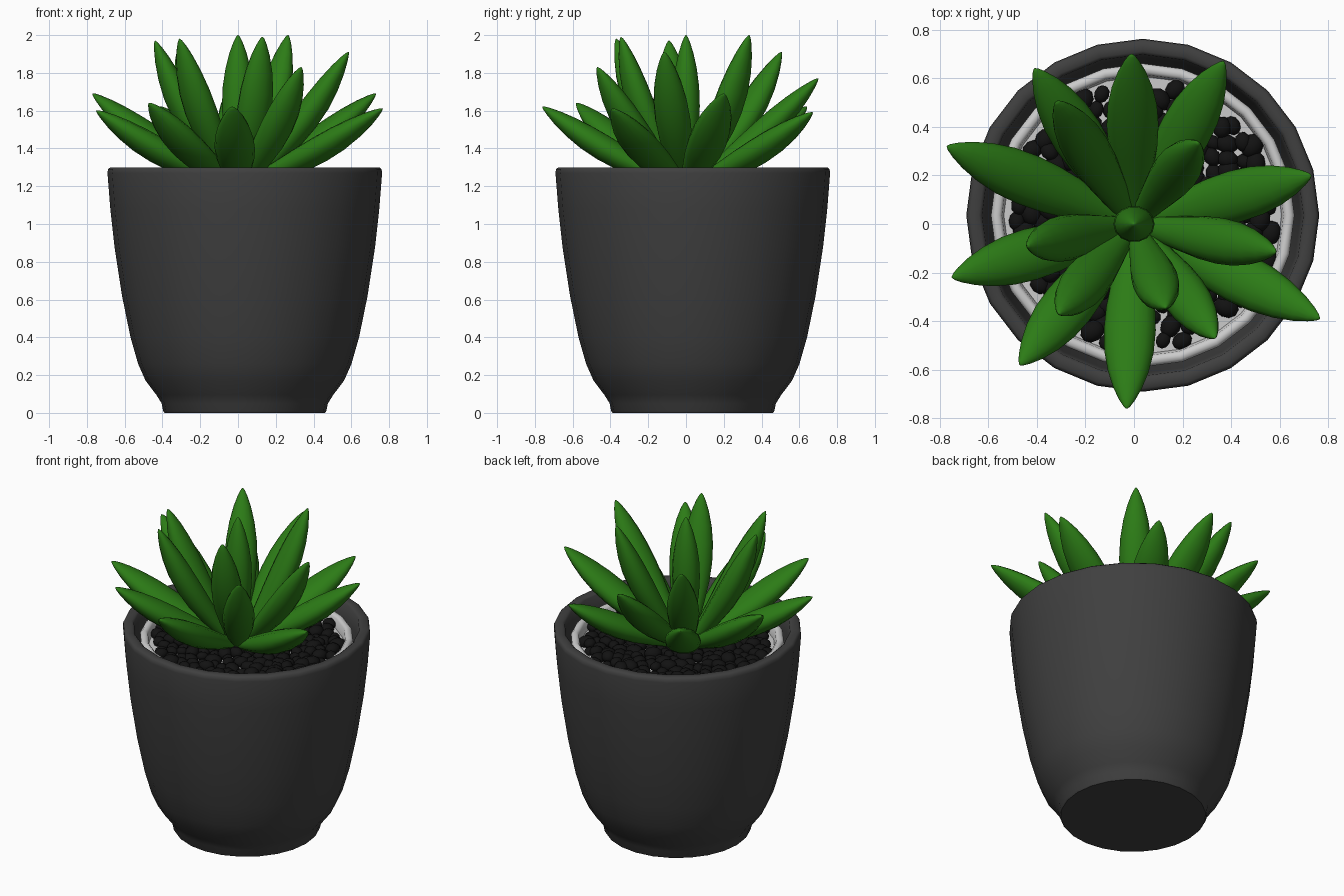
import bpy, bmesh, math, random
from mathutils import Vector, Matrix

if "Cube" in bpy.data.objects:
    bpy.data.objects.remove(bpy.data.objects["Cube"])

random.seed(4)
CX = CY = 0.036
SIDES = 24


def material(name, rgb):
    m = bpy.data.materials.new(name)
    m.diffuse_color = (*rgb, 1)
    m.use_nodes = True
    m.node_tree.nodes["Principled BSDF"].inputs["Base Color"].default_value = m.diffuse_color
    return m


POT = material("charcoal", (0.05, 0.05, 0.05))
LINER = material("white", (0.75, 0.75, 0.75))
STONE = material("black", (0.006, 0.006, 0.006))
LEAF = material("green", (0.025, 0.2, 0.008))


def finish(name, bm, mat, angle=50):
    bmesh.ops.recalc_face_normals(bm, faces=bm.faces)
    me = bpy.data.meshes.new(name)
    bm.to_mesh(me)
    bm.free()
    ob = bpy.data.objects.new(name, me)
    bpy.context.collection.objects.link(ob)
    me.materials.append(mat)
    bpy.ops.object.select_all(action='DESELECT')
    ob.select_set(True)
    bpy.context.view_layer.objects.active = ob
    bpy.ops.object.shade_smooth_by_angle(angle=math.radians(angle))
    return ob


def skin(bm, rings):
    for a, b in zip(rings, rings[1:]):
        n = len(a)
        for i in range(n):
            j = (i + 1) % n
            bm.faces.new((a[i], a[j], b[j], b[i]))
    bm.faces.new(rings[0][::-1])
    bm.faces.new(rings[-1])


def lathe(name, profile, mat):
    bm = bmesh.new()
    rings = []
    for r, z in profile:
        rings.append([bm.verts.new((CX + r * math.sin(math.tau * i / SIDES),
                                    CY + r * math.cos(math.tau * i / SIDES), z))
                      for i in range(SIDES)])
    skin(bm, rings)
    return finish(name, bm, mat)


# Pot: outer wall, rounded rim, inner wall and floor
lathe("pot", [(0.425, 0), (0.432, 0.01), (0.44, 0.05), (0.468, 0.095), (0.525, 0.17),
              (0.565, 0.26), (0.605, 0.40), (0.65, 0.62), (0.69, 0.88), (0.712, 1.08),
              (0.727, 1.27), (0.724, 1.29), (0.712, 1.3), (0.675, 1.3), (0.662, 1.29),
              (0.65, 1.2), (0.60, 0.9), (0.5, 0.3), (0.4, 0.12)], POT)

# White inner liner with the bed under the stones
lathe("liner", [(0.58, 0.95), (0.625, 1.2), (0.625, 1.225), (0.612, 1.238),
                (0.592, 1.238), (0.58, 1.225), (0.572, 1.17)], LINER)

# Black stones scattered in a spiral over the bed
bm = bmesh.new()
COUNT = 230
for k in range(COUNT):
    r = 0.545 * math.sqrt((k + 0.5) / COUNT)
    a = k * 2.39996
    s = random.uniform(0.032, 0.05)
    pos = Vector((CX + r * math.cos(a) + random.uniform(-.012, .012),
                  CY + r * math.sin(a) + random.uniform(-.012, .012),
                  1.185 + random.uniform(-.012, .015)))
    m = (Matrix.Translation(pos) @ Matrix.Rotation(random.uniform(0, 6), 4, 'Z')
         @ Matrix.Diagonal((s * 1.1, s * 0.9, s * 0.8, 1)))
    bmesh.ops.create_icosphere(bm, subdivisions=2, radius=1, matrix=m)
finish("stones", bm, STONE)


# Leaf: pointed, fleshy blade from the heart of the plant to a given tip
def leaf(name, tip, width, thick=0.065, sag=0.025):
    tip = Vector(tip)
    flat = Vector((tip.x, tip.y, 0))
    out = flat.normalized() if flat.length > 0.05 else Vector((0, -1, 0))
    base = out * (0.04 if flat.length > 0.05 else 0) + Vector((0, 0, 1.2))
    axis = (tip - base).normalized()
    side = axis.cross(out).normalized() if flat.length > 0.05 else Vector((1, 0, 0))
    up = side.cross(axis).normalized()
    if up.z < 0:
        up = -up
    bm = bmesh.new()
    rings = []
    for t, w in [(0, .42), (.12, .58), (.25, .76), (.4, .94), (.53, 1), (.66, .95),
                 (.78, .78), (.88, .54), (.95, .3), (.985, .14), (1, .03)]:
        c = base.lerp(tip, t) - up * sag * math.sin(math.pi * t)
        rings.append([bm.verts.new(c + side * math.cos(q) * width * w
                                   + up * math.sin(q) * thick * w)
                      for q in (math.tau * i / 14 for i in range(14))])
    skin(bm, rings)
    finish(name, bm, LEAF, 80)


outer = [(-.77, .32, 1.69), (-.41, .64, 1.62), (-.01, .70, 1.77), (.37, .67, 1.59),
         (.73, .20, 1.69), (.765, -.39, 1.61), (-.03, -.76, 1.62), (-.47, -.58, 1.64),
         (-.75, -.22, 1.60)]
inner = [(-.32, .505, 1.91), (.265, .335, 2.0), (.585, -.115, 1.91), (.335, -.47, 1.83),
         (.13, -.345, 1.99), (-.31, -.37, 1.98), (-.44, -.09, 1.97)]
for i, p in enumerate(outer):
    leaf(f"outer_leaf_{i + 1}", p, 0.107, 0.07)
for i, p in enumerate(inner):
    leaf(f"inner_leaf_{i + 1}", p, 0.095, 0.072, 0.035)
leaf("centre_leaf", (0, 0, 2.0), 0.085, 0.075, 0.0)
